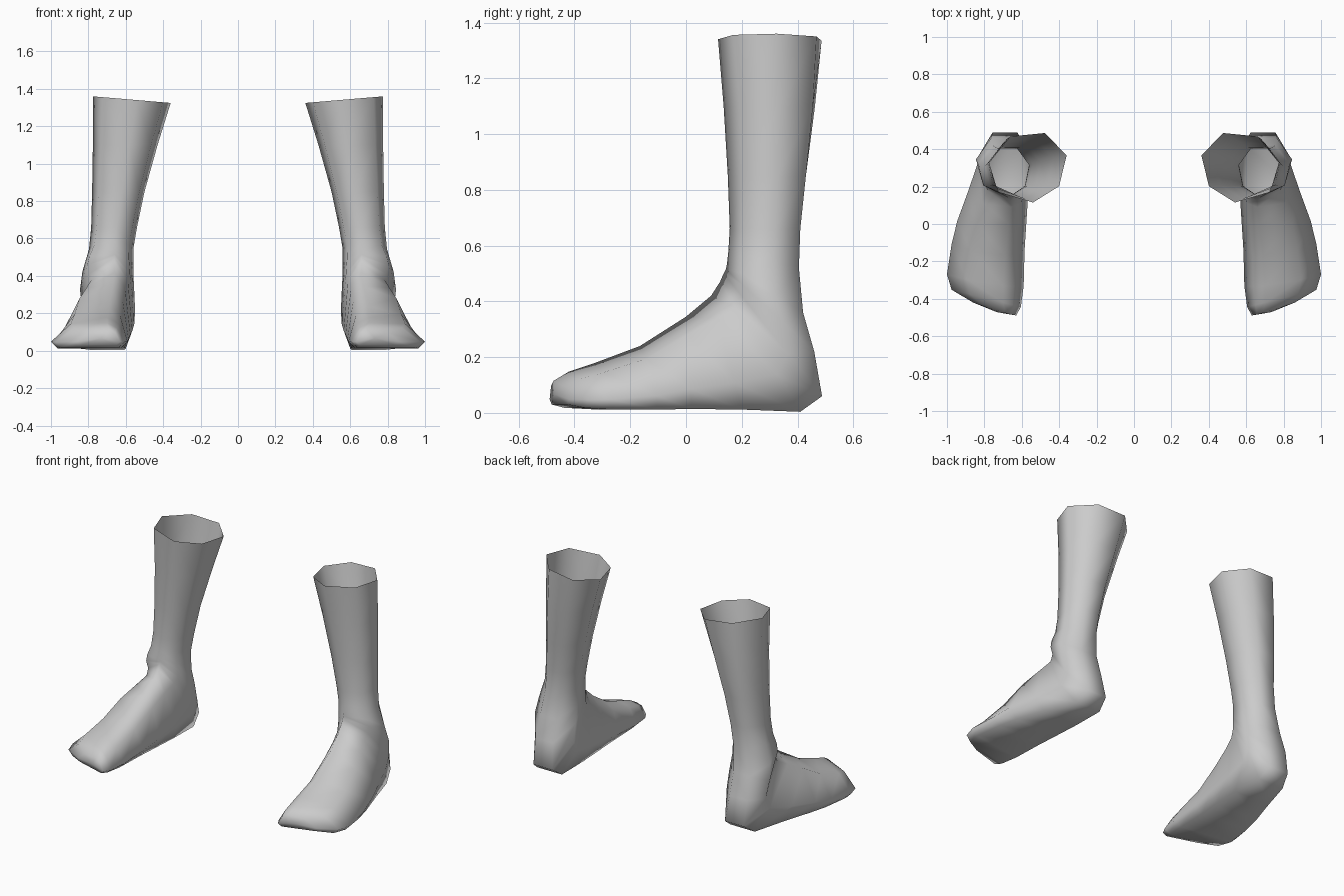
import bpy, bmesh, math

if "Cube" in bpy.data.objects:
    bpy.data.objects.remove(bpy.data.objects["Cube"], do_unlink=True)

# Single plain grey
grey = bpy.data.materials.new("plain grey")
grey.use_nodes = True
GREY = (0.6, 0.6, 0.6, 1.0)
grey.diffuse_color = GREY
grey.node_tree.nodes["Principled BSDF"].inputs["Base Color"].default_value = GREY

# Rings: front/top y, z | back/sole y, z | ridge x | inner x, outer x | foot shape 0-1 | skew
FOOT = [
    (-0.475, 0.115, -0.47, 0.030, 0.69, 0.630, 0.860, 1.0, 0.30),
    (-0.420, 0.148, -0.42, 0.018, 0.70, 0.605, 0.975, 1.0, 0.25),
    (-0.330, 0.178, -0.31, 0.012, 0.70, 0.590, 1.000, 1.0, 0.15),
    (-0.165, 0.240, -0.12, 0.012, 0.69, 0.585, 0.975, 1.0, 0.08),
    (0.000, 0.345, 0.02, 0.014, 0.67, 0.575, 0.945, 1.0, 0.0),
    (0.090, 0.420, 0.20, 0.012, 0.66, 0.565, 0.887, 0.9, 0.0),
]
# Heel rings fan around the front of the ankle
HEEL = [
    (0.122, 0.470, 0.41, 0.004, 0.66, 0.555, 0.835, 0.5, 0.0),
    (0.135, 0.500, 0.488, 0.060, 0.66, 0.550, 0.830, 0.1, 0.0),
    (0.143, 0.515, 0.46, 0.220, 0.66, 0.555, 0.845, 0.0, 0.0),
    (0.147, 0.535, 0.42, 0.360, 0.66, 0.560, 0.832, 0.0, 0.0),
]
LEG = [
    (0.152, 0.580, 0.405, 0.520, 0.66, 0.560, 0.797, 0.0, 0.0),
    (0.157, 0.660, 0.41, 0.660, 0.65, 0.540, 0.785, 0.0, 0.0),
    (0.150, 0.850, 0.43, 0.850, 0.62, 0.500, 0.780, 0.0, 0.0),
    (0.135, 1.100, 0.46, 1.100, 0.58, 0.430, 0.776, 0.0, -0.05),
    (0.115, 1.340, 0.48, 1.340, 0.54, 0.360, 0.776, 0.0, -0.10),
]
# (depth, width) of the three side points: round leg and flat-soled foot
ROUND = ((0.20, 0.78), (0.64, 1.0), (1.0, 0.44))
FLAT = ((0.20, 0.62), (0.78, 1.0), (1.0, 0.82))


def ring_points(ring, tilt=0.0):
    """Seven points: the ridge, three down the outer side, three up the inner."""
    ty, tz, by, bz, tx, xi, xo, k, skew = ring
    mid = (xi + xo) / 2

    def point(t, w, edge):
        centre = tx + (mid - tx) * t
        x = centre + (edge - centre) * w
        y = ty + (by - ty) * t + skew * (x - tx)
        return x, y, tz + (bz - tz) * t + tilt * (x - tx)

    shape = [(a + (c - a) * k, b + (d - b) * k)
             for (a, b), (c, d) in zip(ROUND, FLAT)]
    return ([point(0, 0, tx)] + [point(t, w, xo) for t, w in shape]
            + [point(t, w, xi) for t, w in reversed(shape)])


def build_foot(name, side):
    """Loft the rings from the toes round the heel to the open top of the leg."""
    bm = bmesh.new()
    rings = FOOT + HEEL + LEG
    loops = []
    for i, ring in enumerate(rings):
        tilt = 0.085 if i == len(rings) - 1 else 0.0
        loops.append([bm.verts.new((side * x, y, z)) for x, y, z in ring_points(ring, tilt)])
    for a, b in zip(loops, loops[1:]):
        for i in range(7):
            j = (i + 1) % 7
            bm.faces.new((a[i], a[j], b[j], b[i]))
    # Toe end, slightly rounded out to a centre point
    cap = bm.faces.new(loops[0])
    centre = cap.calc_center_median()
    centre.y -= 0.012
    bmesh.ops.poke(bm, faces=[cap])
    tip = min(bm.verts, key=lambda v: (v.co - centre).length)
    tip.co = centre
    bmesh.ops.recalc_face_normals(bm, faces=bm.faces[:])
    for face in bm.faces:
        face.smooth = True
    mesh = bpy.data.meshes.new(name)
    bm.to_mesh(mesh)
    bm.free()
    mesh.materials.append(grey)
    obj = bpy.data.objects.new(name, mesh)
    bpy.context.collection.objects.link(obj)
    return obj


build_foot("left_foot", 1)
build_foot("right_foot", -1)
